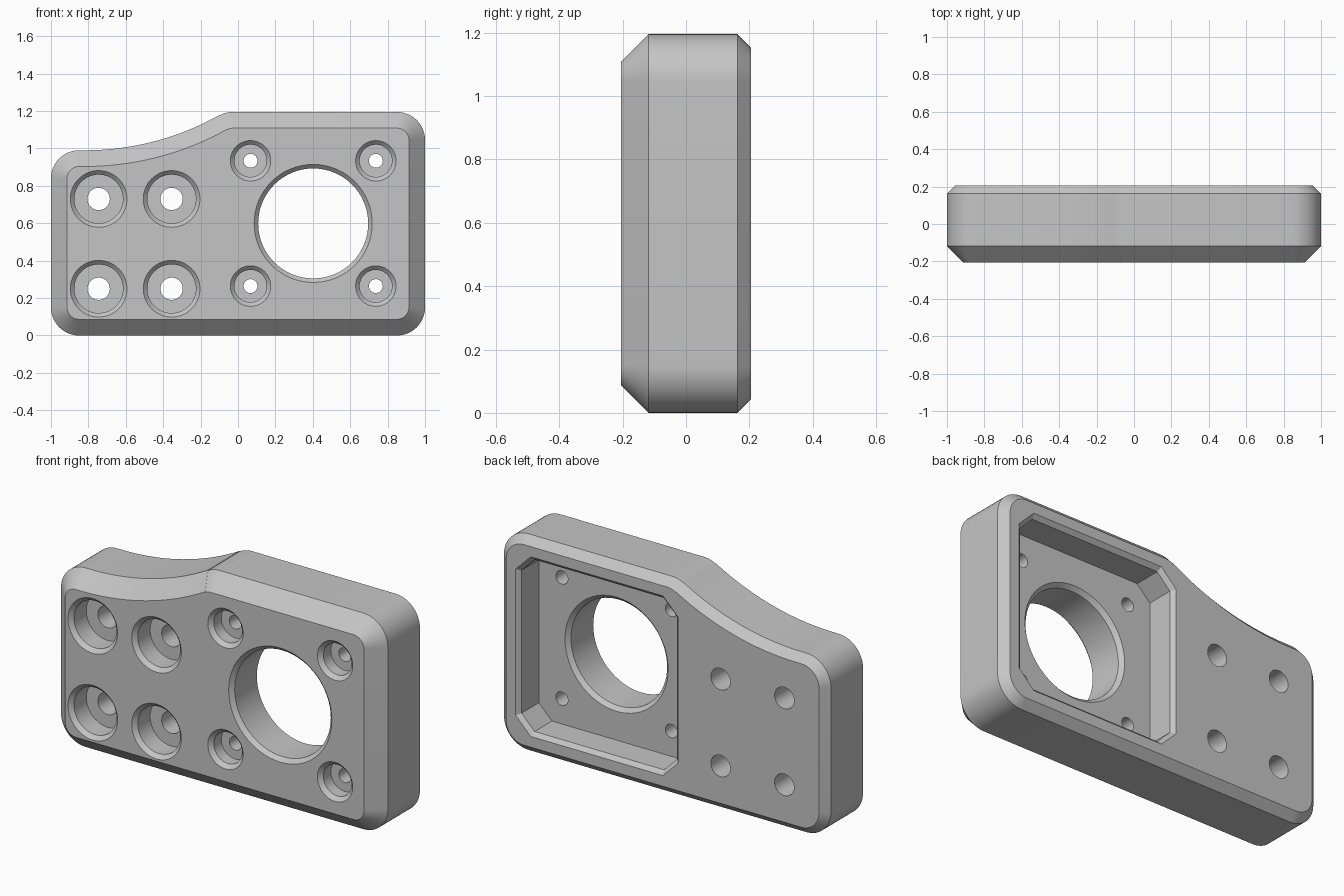
import bpy
import bmesh
from math import sin, cos, pi, asin, radians

cube = bpy.data.objects.get("Cube")
if cube:
    bpy.data.objects.remove(cube, do_unlink=True)

MM = 0.0216                    # one design step
FRONT, BACK = -0.205, 0.205
HEIGHT, LOW = 1.195, 0.99      # tall end and short end
FLOOR = BACK - 8 * MM          # pocket floor
CX, CZ = 0.402, 0.599          # centre of the motor opening

grey = bpy.data.materials.new("light grey")
grey.use_nodes = True
colour = (0.56, 0.56, 0.56, 1)
grey.diffuse_color = colour
grey.node_tree.nodes["Principled BSDF"].inputs["Base Color"].default_value = colour


def loft(name, rings):
    """Solid skinned through rings of (y, [(x, z), ...]) with capped ends."""
    bm = bmesh.new()
    loops = [[bm.verts.new((x, y, z)) for x, z in pts] for y, pts in rings]
    for a, b in zip(loops, loops[1:]):
        for i in range(len(a)):
            j = (i + 1) % len(a)
            bm.faces.new((a[i], a[j], b[j], b[i]))
    bm.faces.new(loops[0])
    bm.faces.new(loops[-1])
    bmesh.ops.recalc_face_normals(bm, faces=bm.faces)
    mesh = bpy.data.meshes.new(name)
    bm.to_mesh(mesh)
    bm.free()
    mesh.materials.append(grey)
    obj = bpy.data.objects.new(name, mesh)
    bpy.context.collection.objects.link(obj)
    return obj


def arc(cx, cz, r, start, end, steps=12):
    return [(cx + r * cos(start + (end - start) * i / steps),
             cz + r * sin(start + (end - start) * i / steps))
            for i in range(steps + 1)]


def outline(d):
    """Plate outline moved inwards by d."""
    r, sweep_r = 0.15, 1.472
    sweep_x, knee_x = -0.82, -0.1
    t = asin((knee_x - sweep_x) / sweep_r)
    knee_cx = knee_x + r * sin(t)
    return (arc(-1 + r, r, r - d, pi, 1.5 * pi)
            + arc(1 - r, r, r - d, 1.5 * pi, 2 * pi)
            + arc(1 - r, HEIGHT - r, r - d, 0, pi / 2)
            + arc(knee_cx, HEIGHT - r, r - d, pi / 2, pi / 2 + t, 6)
            + arc(sweep_x, LOW + sweep_r, sweep_r + d, t - pi / 2, -pi / 2, 24)
            + arc(-1 + r, LOW - r, r - d, pi / 2, pi))


def octagon(half, cut):
    k = half - cut
    corners = [(half, -k), (half, k), (k, half), (-k, half),
               (-half, k), (-half, -k), (-k, -half), (k, -half)]
    return [(CX + x, CZ + z) for x, z in corners]


def bore(name, x, z, profile):
    """Turned cutter along y from (y, radius) steps."""
    return loft(name, [(y, arc(x, z, r, 0, 2 * pi, 64)[:-1]) for y, r in profile])


def counterbore(name, x, z, hole, head, depth):
    top = FRONT - MM
    return bore(name, x, z, [(top, head + 2 * MM), (FRONT + MM, head),
                             (FRONT + depth, head), (FRONT + depth, hole),
                             (BACK + MM, hole)])


# Plate with a wide front bevel and a narrow back bevel
plate = loft("mounting_plate", [(FRONT, outline(4 * MM)), (FRONT + 4 * MM, outline(0)),
                                (BACK - 2 * MM, outline(0)), (BACK, outline(2 * MM))])

# Motor pocket in the back, with a bevelled mouth
cutters = [loft("motor_pocket", [(FLOOR, octagon(22 * MM, 0.08)),
                                 (BACK - MM, octagon(22 * MM, 0.08)),
                                 (BACK + MM, octagon(24 * MM, 0.105))])]

# Round opening, bevelled at both rims
R = 0.294
cutters.append(bore("motor_opening", CX, CZ,
                    [(FRONT - MM, R + 2 * MM), (FRONT + MM, R),
                     (FLOOR - MM, R), (FLOOR + MM, R + 2 * MM)]))

# Screw holes around the opening and on the short end
for sx in (-1, 1):
    for sz in (-1, 1):
        cutters.append(counterbore("motor_screw_hole", CX + sx * 0.335, CZ + sz * 0.335,
                                   0.037, 0.0865, 4 * MM))
        cutters.append(counterbore("frame_screw_hole", -0.55 + sx * 0.195, 0.49 + sz * 0.24,
                                   0.0595, 0.13, 6 * MM))

bpy.ops.object.select_all(action='DESELECT')
plate.select_set(True)
bpy.context.view_layer.objects.active = plate
for cutter in cutters:
    cutter.hide_render = True
    mod = plate.modifiers.new("cut", 'BOOLEAN')
    mod.operation = 'DIFFERENCE'
    mod.solver = 'EXACT'
    mod.object = cutter
    bpy.ops.object.modifier_apply(modifier=mod.name)
    bpy.data.objects.remove(cutter, do_unlink=True)

bpy.ops.object.shade_smooth_by_angle(angle=radians(25))
